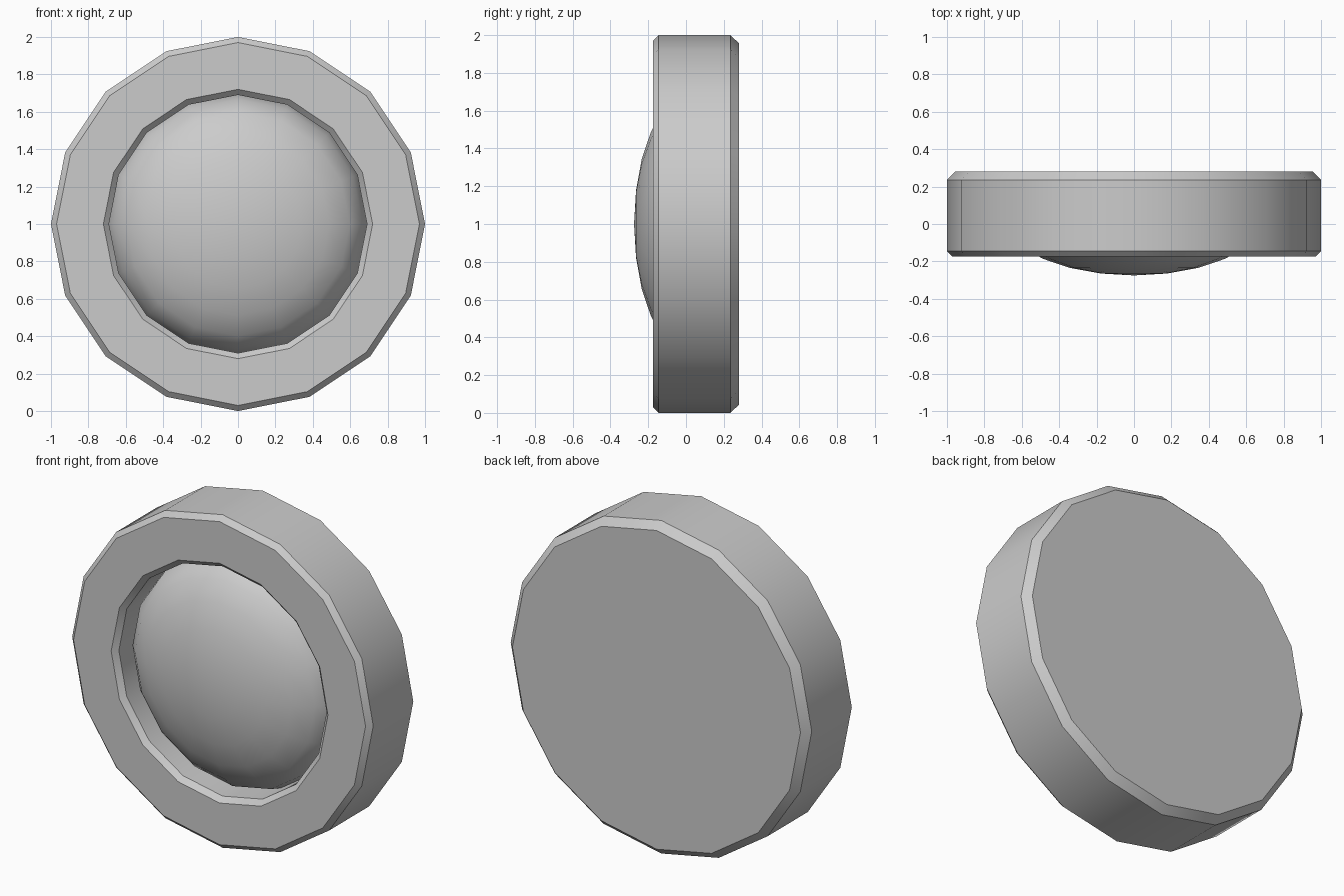
import bpy, bmesh, math

if "Cube" in bpy.data.objects:
    bpy.data.objects.remove(bpy.data.objects["Cube"])

SIDES = 16


def lathe(name, profile, angle):
    """Spin (radius, y) points around the y axis, raised to z = 1."""
    bm = bmesh.new()
    rings = []
    for r, y in profile:
        if r == 0:
            rings.append([bm.verts.new((0, y, 1))] * SIDES)
        else:
            rings.append([bm.verts.new((r * math.sin(2 * math.pi * i / SIDES), y,
                                        1 + r * math.cos(2 * math.pi * i / SIDES)))
                          for i in range(SIDES)])
    for a, b in zip(rings, rings[1:]):
        for i in range(SIDES):
            j = (i + 1) % SIDES
            bm.faces.new(list(dict.fromkeys((a[i], a[j], b[j], b[i]))))
    # Flat cap where the profile ends away from the axis
    if profile[-1][0] > 0:
        bm.faces.new(rings[-1])
    bmesh.ops.recalc_face_normals(bm, faces=bm.faces)
    # The first face must point to the front or outward
    bm.faces.ensure_lookup_table()
    if bm.faces[0].normal.y > 0.1:
        bmesh.ops.reverse_faces(bm, faces=bm.faces)
    mesh = bpy.data.meshes.new(name)
    bm.to_mesh(mesh)
    bm.free()
    obj = bpy.data.objects.new(name, mesh)
    bpy.context.collection.objects.link(obj)
    bpy.ops.object.select_all(action='DESELECT')
    bpy.context.view_layer.objects.active = obj
    obj.select_set(True)
    bpy.ops.object.shade_smooth_by_angle(angle=math.radians(angle))
    return obj


# Housing: recess wall, bevelled front rim, outer wall and flat back
lathe("housing", [(0.69, 0.03), (0.69, -0.145), (0.72, -0.175), (0.97, -0.175),
                  (1.0, -0.145), (1.0, 0.235), (0.957, 0.28)], 30)

# Lens: flattened half sphere sitting in the recess
STEPS = 6
lens = [(0.69 * math.sin(math.pi / 2 * k / STEPS),
         0.03 - 0.305 * math.cos(math.pi / 2 * k / STEPS)) for k in range(STEPS)]
lens[0] = (0, -0.275)
bm_edge = (0.69, 0.03)
lathe("lens", lens + [bm_edge], 60)
